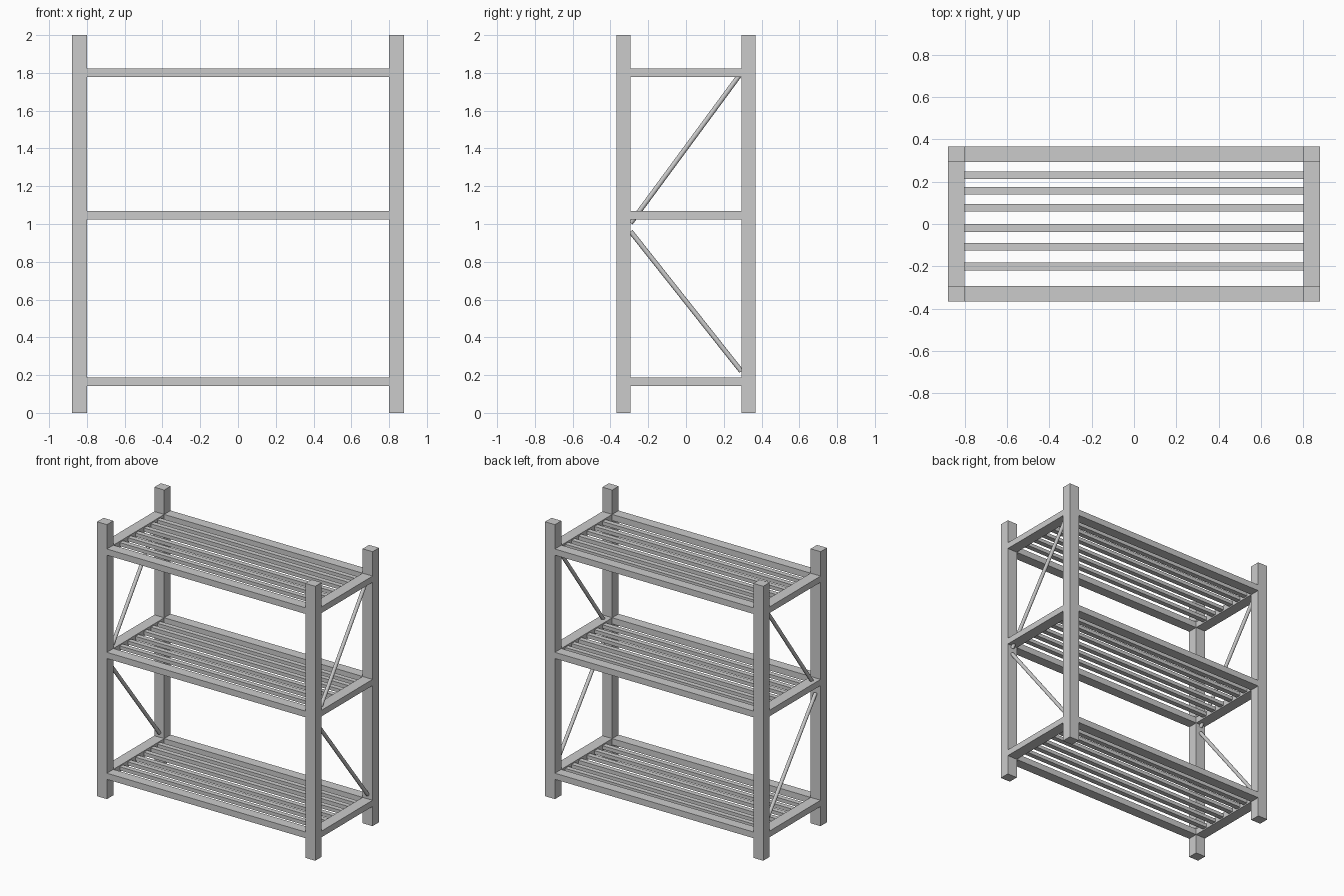
import bpy
from mathutils import Vector

if "Cube" in bpy.data.objects:
    bpy.data.objects.remove(bpy.data.objects["Cube"])


def box(name, x0, x1, y0, y1, z0, z1):
    bpy.ops.mesh.primitive_cube_add(size=1, location=((x0 + x1) / 2, (y0 + y1) / 2, (z0 + z1) / 2))
    o = bpy.context.object
    o.name = name
    o.scale = (x1 - x0, y1 - y0, z1 - z0)
    bpy.ops.object.transform_apply(location=False, rotation=False, scale=True)
    return o


def rod(name, a, b, r):
    a, b = Vector(a), Vector(b)
    d = b - a
    bpy.ops.mesh.primitive_cylinder_add(vertices=16, radius=r, depth=d.length, location=(a + b) / 2)
    o = bpy.context.object
    o.name = name
    o.rotation_euler = d.to_track_quat('Z', 'Y').to_euler()
    bpy.ops.object.shade_smooth_by_angle()
    return o


XI, XO = 0.80, 0.88       # inner and outer post faces
YI, YO = 0.293, 0.367
SLATS = (0.231, 0.157, 0.077, -0.019, -0.107, -0.201)

# Four corner posts
for sx, side in ((-1, "left"), (1, "right")):
    for sy, end in ((-1, "front"), (1, "back")):
        x = sorted((sx * XI, sx * XO))
        y = sorted((sy * YI, sy * YO))
        box(f"{end}_{side}_post", *x, *y, 0, 2)

# Three shelves: long beams, end beams and slats
for level, zc in (("bottom", 0.166), ("middle", 1.047), ("top", 1.80)):
    z = (zc - 0.0225, zc + 0.0225)
    for sy, end in ((-1, "front"), (1, "back")):
        box(f"{level}_{end}_beam", -XI, XI, *sorted((sy * YI, sy * YO)), *z)
    for sx, side in ((-1, "left"), (1, "right")):
        box(f"{level}_{side}_beam", *sorted((sx * XI, sx * XO)), -YI, YI, *z)
    for i, yc in enumerate(SLATS):
        box(f"{level}_slat_{i + 1}", -XI, XI, yc - 0.018, yc + 0.018, zc - 0.013, zc + 0.013)

# Diagonal brace rods at both ends
for sx, side in ((-1, "left"), (1, "right")):
    x = sx * 0.84
    rod(f"upper_{side}_brace", (x, -0.293, 1.005), (x, 0.285, 1.79), 0.013)
    rod(f"lower_{side}_brace", (x, -0.293, 0.96), (x, 0.293, 0.22), 0.013)
